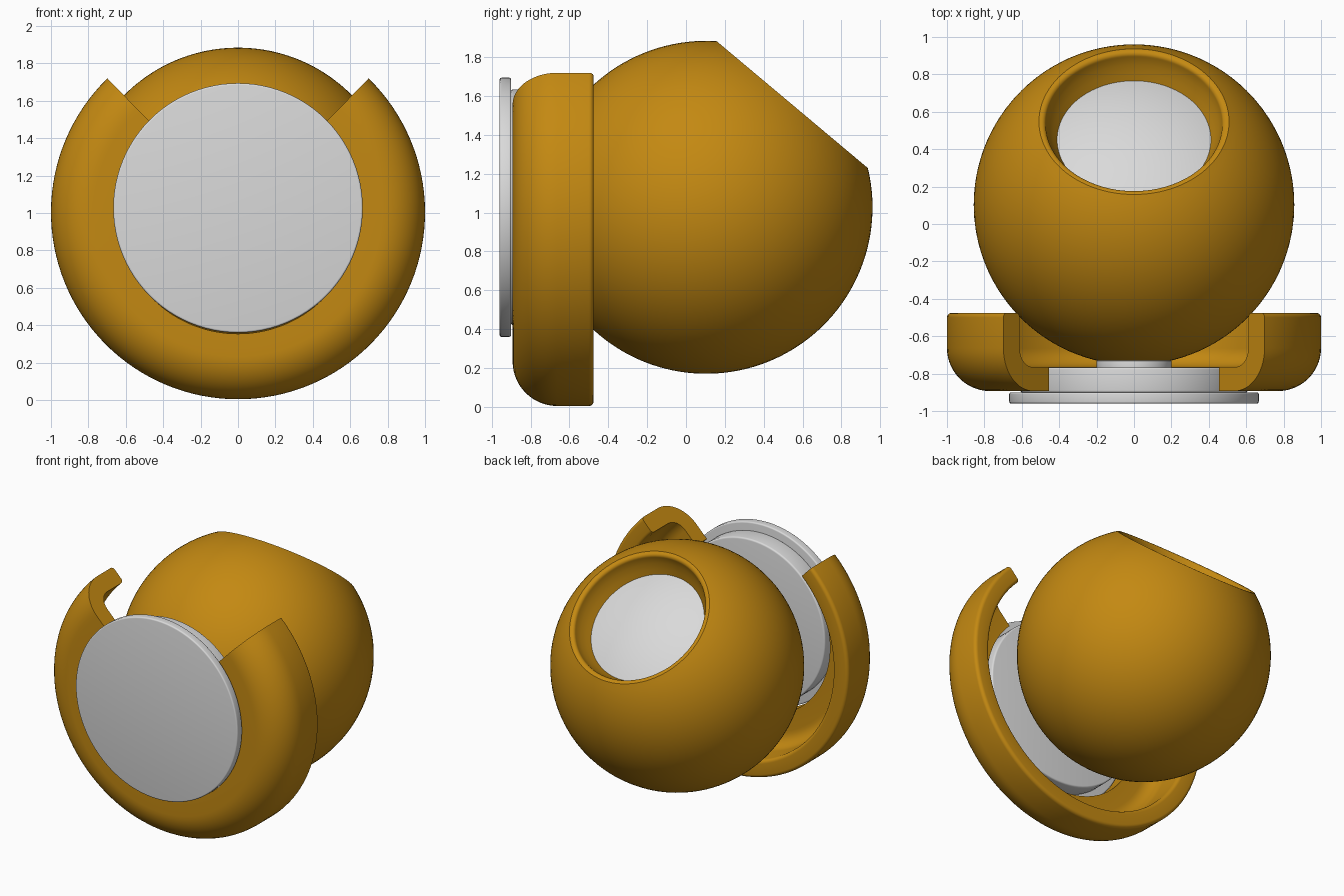
import bpy, bmesh
from math import sin, cos, radians, sqrt, atan2, degrees
from mathutils import Matrix

cube = bpy.data.objects.get("Cube")
if cube:
    bpy.data.objects.remove(cube, do_unlink=True)


def material(name, rgb, roughness=0.5):
    mat = bpy.data.materials.new(name)
    mat.use_nodes = True
    mat.diffuse_color = (*rgb, 1)
    bsdf = mat.node_tree.nodes["Principled BSDF"]
    bsdf.inputs["Base Color"].default_value = (*rgb, 1)
    bsdf.inputs["Roughness"].default_value = roughness
    return mat


amber = material("amber", (0.55, 0.25, 0.006))
light_grey = material("light grey", (0.7, 0.7, 0.7))


def arc(r, h, radius, start, end, steps=8):
    """Points of a circular arc around (r, h), angles in degrees."""
    angles = [radians(start + (end - start) * i / steps) for i in range(steps + 1)]
    return [(r + radius * cos(a), h + radius * sin(a)) for a in angles]


def lathe(name, profile, mat, location, tilt, start=0, sweep=360, steps=96, closed=False):
    """Spin an (r, height) profile; tilt leans the axis from up towards the back."""
    bm = bmesh.new()
    spin = Matrix.Rotation(radians(start), 3, 'Z')
    verts = [bm.verts.new(spin @ Matrix.Translation((r, 0, h)).translation) for r, h in profile]
    edges = [bm.edges.new(pair) for pair in zip(verts, verts[1:])]
    if closed:
        edges.append(bm.edges.new((verts[-1], verts[0])))
    result = bmesh.ops.spin(bm, geom=verts + edges, cent=(0, 0, 0), axis=(0, 0, 1),
                            angle=radians(sweep), steps=steps)
    if sweep < 360:
        # Cap both ends of an open sweep
        last = [v for v in result["geom_last"] if isinstance(v, bmesh.types.BMVert)]
        bm.faces.new(verts)
        bmesh.ops.holes_fill(bm, edges=[e for e in bm.edges if e.is_boundary
                                        and e.verts[0] in last], sides=0)
    bmesh.ops.remove_doubles(bm, verts=bm.verts, dist=1e-5)
    bmesh.ops.recalc_face_normals(bm, faces=bm.faces)
    mesh = bpy.data.meshes.new(name)
    bm.to_mesh(mesh)
    bm.free()
    mesh.materials.append(mat)
    obj = bpy.data.objects.new(name, mesh)
    obj.location = location
    obj.rotation_euler.x = -radians(tilt)
    bpy.context.collection.objects.link(obj)
    bpy.ops.object.select_all(action='DESELECT')
    obj.select_set(True)
    bpy.context.view_layer.objects.active = obj
    bpy.ops.object.shade_smooth_by_angle(angle=radians(35))
    return obj


def disc(name, radius, front, back, bevel):
    """Bevelled round plate whose axis runs front to back."""
    profile = [(0, front), *arc(radius - bevel, front + bevel, bevel, -90, 0, 4),
               *arc(radius - bevel, back - bevel, bevel, 0, 90, 4), (0, back)]
    return lathe(name, profile, light_grey, (0, 0, AXIS_Z), 90)


AXIS_Z = 1.027

# Mounting plate, hub and neck
disc("mounting_plate", 0.667, -0.96, -0.9, 0.01)
disc("hub", 0.607, -0.902, -0.766, 0.012)
disc("neck", 0.2, -0.78, -0.73, 0.005)

# Cupped collar with an open wedge at the top
collar = [(0.65, -0.893), *arc(0.77, -0.663, 0.23, -90, 0, 14),
          *arc(0.975, -0.5, 0.025, 0, 90, 5), *arc(0.9, -0.5, 0.025, 90, 180, 5),
          *arc(0.775, -0.665, 0.1, 0, -90, 8), (0.65, -0.765)]
lathe("collar", collar, amber, (0, 0, 1.004), 90, start=-45.7, sweep=271.4, closed=True)

# Ball shade, cut flat at its mouth, with a rounded recess
BALL, MOUTH = 0.857, 0.69
rim = sqrt(BALL ** 2 - MOUTH ** 2)
rim_angle = degrees(atan2(MOUTH, rim))
shade = [*arc(0, 0, BALL, -90, rim_angle, 56),
         *arc(rim - 0.012, MOUTH - 0.025, 0.025, 90, 180, 5),
         (0.455, 0.62), (0.432, 0.575), (0.405, 0.53)]
shade[0] = (0, -BALL)
centre = (0, 0.1035, AXIS_Z)
lathe("ball_shade", shade, amber, centre, 40)

# Domed lens inside the mouth
lens_radius = 1.3
lens_angle = degrees(atan2(0.412, sqrt(lens_radius ** 2 - 0.412 ** 2)))
lens_base = 0.54 - sqrt(lens_radius ** 2 - 0.412 ** 2)
lens = arc(0, lens_base, lens_radius, 90 - lens_angle, 90, 12)
lens[-1] = (0, lens_base + lens_radius)
lathe("lens", lens, light_grey, centre, 40)
